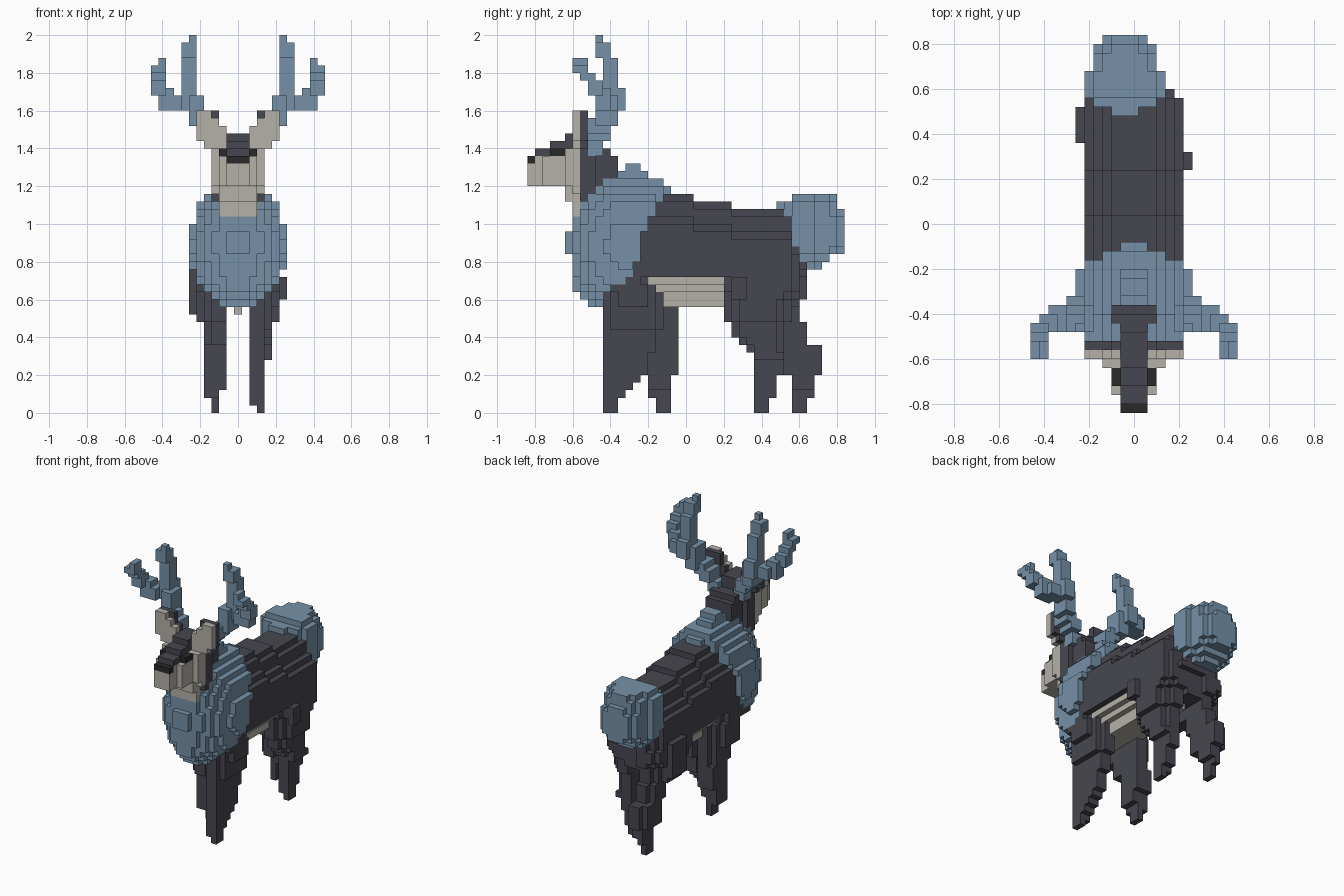
import bpy
import bmesh
from math import sqrt

UNIT = 0.04  # edge of one block
parts = {}   # part name -> (material, cells)
taken = set()

default = bpy.data.objects.get("Cube")
if default:
    bpy.data.objects.remove(default, do_unlink=True)


def material(name, rgb):
    mat = bpy.data.materials.new(name)
    mat.use_nodes = True
    color = (*rgb, 1)
    mat.diffuse_color = color
    mat.node_tree.nodes["Principled BSDF"].inputs["Base Color"].default_value = color
    return mat


slate_blue = material("slate_blue", (0.18, 0.285, 0.39))
charcoal = material("charcoal", (0.062, 0.063, 0.08))
beige = material("beige", (0.46, 0.44, 0.395))
black = material("black", (0.023, 0.023, 0.023))


def box(x0, x1, y0, y1, z0, z1):
    """Block cells in an inclusive range."""
    return {(x, y, z) for x in range(x0, x1 + 1)
            for y in range(y0, y1 + 1) for z in range(z0, z1 + 1)}


def slab(half, y0, y1, z0, z1):
    """Box centred on the middle plane."""
    return box(-half, half, y0, y1, z0, z1)


def flip(cells):
    return {(-x, y, z) for x, y, z in cells}


def both(cells):
    return cells | flip(cells)


def add(name, mat, cells):
    """Register a part; earlier parts keep the cells they own."""
    cells = cells - taken
    taken.update(cells)
    parts[name] = (mat, cells)


# Throat patch in front of the mane
add("throat", beige, slab(2, 5, 5, 28, 29) | slab(2, 6, 6, 26, 29))

# Mane: side outline per layer, rounded in width, with a raised chest plate
mane_rows = [(8, 9), (7, 9), (6, 10), (6, 12), (6, 13), (6, 13), (6, 14),
             (6, 14), (6, 14), (6, 14), (6, 15), (6, 15), (6, 16), (6, 16),
             (7, 17), (8, 18), (9, 17), (10, 15), (13, 14)]
mane = slab(1, 5, 5, 21, 23)
for z, (front, back) in enumerate(mane_rows, start=14):
    for y in range(front, back + 1):
        u = min(0, y - 12) / 7
        v = (z - 22) / (9 if z > 22 else 10)
        half = max(1, int(6.3 * sqrt(max(0, 1 - u * u - v * v))))
        half = min(half, 1 + 2 * (18 - y))
        mane |= slab(half, y, y, z, z)
add("mane", slate_blue, mane)

# Tail: a rounded tuft, slightly swung to one side
tail_rows = [(37, 38), (36, 39), (36, 41), (35, 41), (35, 41), (34, 41),
             (34, 41), (34, 41), (33, 40), (35, 40)]
tail_taper = (1, 3, 4, 4, 4, 3, 3, 3, 2)      # half width, front to back
tail_drop = (2, 1, 0, 0, 0, 0, 0, 0, 0, 1)    # narrowing, bottom to top
tail = set()
for z, (front, back) in enumerate(tail_rows, start=19):
    for y in range(front, back + 1):
        half = tail_taper[y - 33] - tail_drop[z - 19]
        half -= y > 39 and not 21 < z < 26
        tail |= box(-1 - half, half - 1, y, y, z, z)
add("tail", slate_blue, tail)

# Body: stepped back line with rounded shoulders and rump
body = slab(1, 31, 35, 14, 17)
for y in range(11, 37):
    top = 28 - (y > 21) - (y > 26) - 2 * max(0, y - 34)
    for z in range(18, top + 1):
        half = min(5, 2 + (3 * (top - z) + 1) // 4) - max(0, y - 34)
        body |= slab(half, y, y, z, z)
# front edge of the body stays behind the mane outline
body = {c for c in body if c[1] > mane_rows[c[2] - 14][0] + 3}
add("body", charcoal, body)


def leg(rows, foot):
    """Stacked tapering rows (z0, z1, y0, y1, outer x) with cut corners."""
    cells = set()
    for z0, z1, y0, y1, outer in rows:
        for z in range(z0, z1 + 1):
            inner = 3 if z < foot else 2
            cells |= box(inner, min(outer, 3), y0, y1, z, z)
            for x in range(4, outer + 1):
                cut = min(x - 3, (y1 - y0) // 2 - 1) if z < 16 else x // 5
                cells |= box(x, x, y0 + cut, y1 - cut, z, z)
    return cells


# Legs in a walking stance
add("front_left_leg", charcoal, leg([
    (0, 1, 10, 11, 3), (2, 2, 10, 12, 3), (3, 3, 10, 13, 3),
    (4, 4, 10, 14, 3), (5, 7, 10, 15, 3), (8, 10, 10, 16, 3),
    (11, 13, 10, 17, 4), (14, 15, 10, 17, 5), (16, 16, 10, 16, 5),
    (17, 17, 10, 15, 5)], 1))
add("front_right_leg", charcoal, flip(leg([
    (0, 1, 17, 18, 3), (2, 4, 16, 18, 4), (5, 8, 16, 19, 4),
    (9, 11, 14, 19, 4), (12, 15, 12, 19, 5), (16, 17, 10, 17, 5)], 3)))
add("hind_left_leg", charcoal, leg([
    (0, 1, 30, 31, 3), (2, 4, 30, 32, 3), (5, 6, 30, 33, 3),
    (7, 7, 30, 33, 4), (8, 8, 29, 33, 4), (9, 9, 28, 33, 4),
    (10, 11, 27, 33, 4), (12, 14, 26, 34, 5), (15, 17, 26, 35, 5)], 1)
    | box(6, 6, 27, 28, 15, 17))
add("hind_right_leg", charcoal, flip(leg([
    (0, 1, 35, 36, 3), (2, 4, 35, 37, 3), (5, 8, 33, 38, 4),
    (9, 11, 32, 36, 4), (12, 14, 28, 35, 5), (15, 17, 26, 36, 5)], 3)
    | box(6, 6, 30, 33, 13, 18)))

# Belly, stepped towards the underside
belly = slab(0, 28, 32, 13, 13)
for half, front, z in ((2, 13, 14), (2, 13, 15), (3, 12, 16), (4, 12, 17)):
    belly |= slab(half, front, 33 if half < 3 else 27, z, z)
add("belly", beige, belly)

# Head: nose, eyes, bridge and face
add("nose", black, slab(1, 0, 0, 33, 33))
add("eyes", black, both(box(2, 2, 3, 4, 34, 34)))
add("nose_bridge", charcoal, slab(1, 1, 8, 34, 34) | slab(1, 3, 8, 35, 35)
    | slab(1, 5, 8, 36, 36))
add("face", beige, slab(1, 0, 1, 30, 33) | slab(2, 2, 4, 30, 33)
    | slab(3, 5, 6, 30, 34) | slab(3, 6, 6, 29, 29))

# Antlers: curved stem, tall tine, and outer tine reaching forward
stem = (box(2, 3, 8, 9, 34, 35) | box(3, 4, 8, 10, 36, 37)
        | box(4, 5, 8, 10, 37, 38) | box(5, 6, 9, 11, 38, 41)
        | box(6, 7, 10, 12, 40, 42))
tall_tine = (box(6, 7, 10, 11, 43, 46) | box(6, 7, 9, 10, 47, 48)
             | box(6, 6, 9, 9, 49, 49))
outer_tine = (box(8, 9, 9, 11, 40, 41) | box(9, 10, 9, 10, 40, 42)
              | box(10, 11, 8, 9, 42, 43) | box(10, 11, 7, 8, 44, 44)
              | box(10, 11, 6, 7, 45, 45) | box(10, 10, 6, 7, 46, 46))
antler = stem | tall_tine | outer_tine
add("left_antler", slate_blue, antler)
add("right_antler", slate_blue, flip(antler))

add("neck", charcoal, slab(3, 7, 8, 28, 34) | slab(2, 8, 10, 28, 34)
    | slab(2, 11, 11, 28, 33))

# Ears: pale in front, dark behind
ear_rows = [(2, 4), (2, 5), (2, 5), (3, 5), (4, 5)]
ear_front, ear_back = set(), box(3, 3, 7, 7, 39, 39)
for z, (inner, outer) in enumerate(ear_rows, start=35):
    ear_front |= box(inner, outer, 6, 6, z, z)
    ear_back |= box(inner, outer, 7, 7, z, z)
add("ear_fronts", beige, both(ear_front))
add("ear_backs", charcoal, both(ear_back))


def build(name, mat, cells):
    """Mesh only the exposed block faces of a part."""
    bm = bmesh.new()
    verts = {}

    def corner(p):
        if p not in verts:
            x, y, z = p
            verts[p] = bm.verts.new(((x - 0.5) * UNIT, (y - 21) * UNIT, z * UNIT))
        return verts[p]

    for cell in sorted(cells):
        for axis in range(3):
            a, b = (axis + 1) % 3, (axis + 2) % 3
            for side in (0, 1):
                near = list(cell)
                near[axis] += 2 * side - 1
                if tuple(near) in taken:
                    continue
                ring = []
                for da, db in ((0, 0), (1, 0), (1, 1), (0, 1)):
                    p = list(cell)
                    p[axis] += side
                    p[a] += da
                    p[b] += db
                    ring.append(corner(tuple(p)))
                bm.faces.new(ring if side else ring[::-1])
    mesh = bpy.data.meshes.new(name)
    bm.to_mesh(mesh)
    bm.free()
    mesh.materials.append(mat)
    bpy.context.collection.objects.link(bpy.data.objects.new(name, mesh))


for part, (mat, cells) in parts.items():
    build(part, mat, cells)
